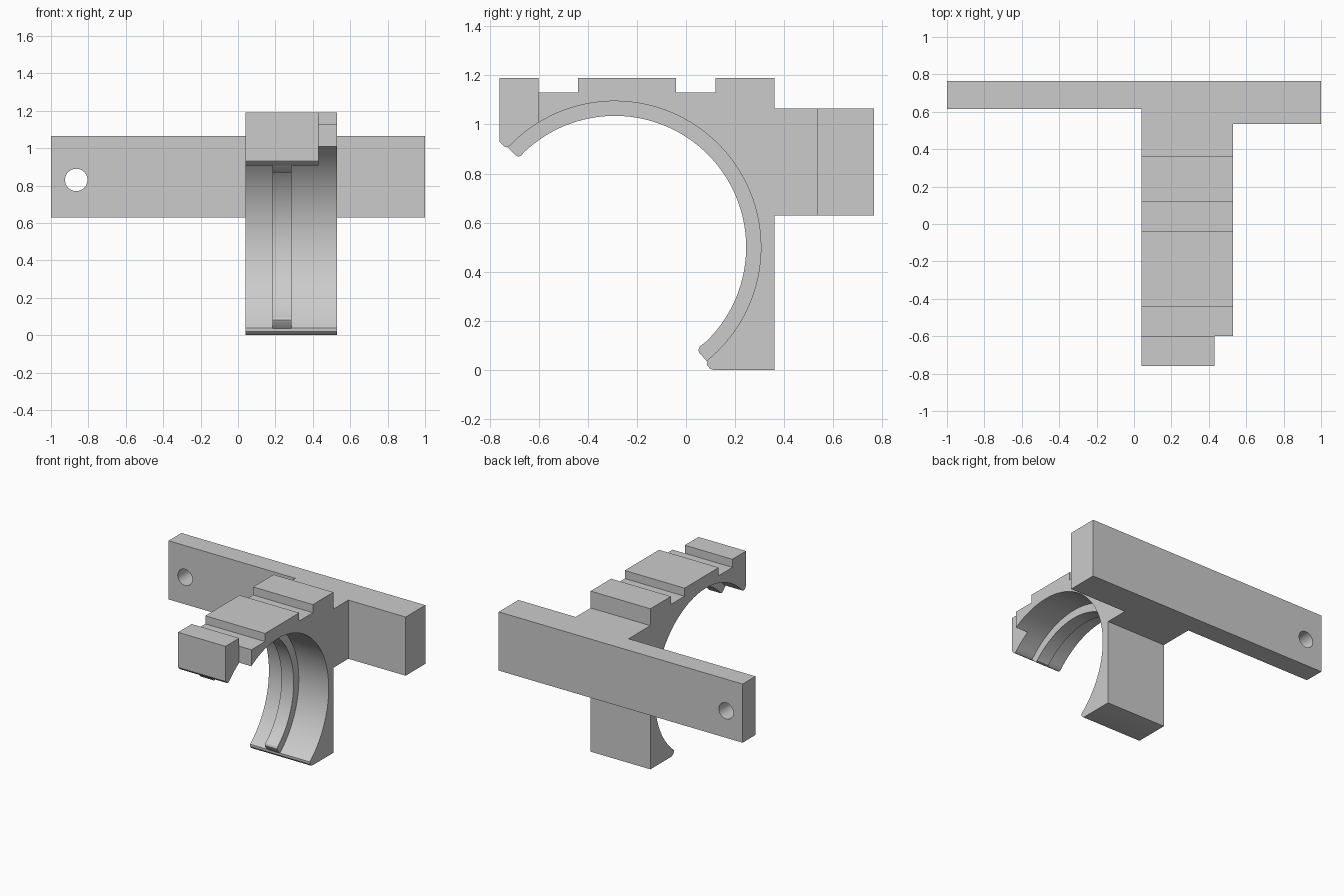
import bpy, bmesh, math
from mathutils import Vector

if "Cube" in bpy.data.objects:
    bpy.data.objects.remove(bpy.data.objects["Cube"])

grey = bpy.data.materials.new("light grey plastic")
grey.use_nodes = True
COLOUR = (0.6, 0.6, 0.6, 1)
grey.diffuse_color = COLOUR
grey.node_tree.nodes["Principled BSDF"].inputs["Base Color"].default_value = COLOUR

CY, CZ = -0.29, 0.5   # centre of the ring opening


def arc(radius, start, end, steps):
    angles = [math.radians(start + (end - start) * i / steps) for i in range(steps + 1)]
    return [(CY + radius * math.cos(a), CZ + radius * math.sin(a)) for a in angles]


def prism(name, points, to_3d, low, high):
    """Extrude a closed outline between two levels."""
    bm = bmesh.new()
    face = bm.faces.new([bm.verts.new(to_3d(p, low)) for p in points])
    ext = bmesh.ops.extrude_face_region(bm, geom=[face])
    shift = Vector(to_3d((0, 0), high)) - Vector(to_3d((0, 0), low))
    bmesh.ops.translate(bm, vec=shift, verts=[g for g in ext["geom"] if isinstance(g, bmesh.types.BMVert)])
    bmesh.ops.recalc_face_normals(bm, faces=bm.faces)
    mesh = bpy.data.meshes.new(name)
    bm.to_mesh(mesh)
    bm.free()
    mesh.materials.append(grey)
    obj = bpy.data.objects.new(name, mesh)
    bpy.context.collection.objects.link(obj)
    return obj


def side(p, x):
    return (x, p[0], p[1])


def plan(p, z):
    return (p[0], p[1], z)


def front(p, y):
    return (p[0], y, p[1])


# Clamp body: side profile with two slots across the top
top, slot, back = 1.19, 1.13, 0.36
profile = arc(0.595, -51, 136, 72)
profile += [(-0.732, 0.907), (-0.742, 0.911), (-0.76, 0.93), (-0.76, top), (-0.6, top)]
profile += [(-0.6, slot), (-0.44, slot), (-0.44, top), (-0.04, top), (-0.04, slot)]
profile += [(0.12, slot), (0.12, top), (back, top), (back, 0), (0.112, 0), (0.098, 0.005), (0.085, 0.02)]
body = prism("clamp_bracket", profile, side, 0.04, 0.53)

# Inner rib with rounded tips
rib_points = arc(0.535, -46, 134, 72)
rib_points += [(-0.672, 0.872), (-0.685, 0.869), (-0.698, 0.877), (-0.729, 0.909)]
rib_points += arc(0.61, 132, -48, 60)
rib_points += [(0.086, 0.035), (0.055, 0.068), (0.05, 0.08), (0.055, 0.095)]
rib = prism("inner_rib", rib_points, side, 0.185, 0.285)

# Rear mount: neck and stepped cross bar, seen from above
bar_points = [(0.04, 0.34), (0.53, 0.34), (0.53, 0.535), (1, 0.535),
              (1, 0.765), (-1, 0.765), (-1, 0.615), (0.04, 0.615)]
mount = prism("mount_bar", bar_points, plan, 0.63, 1.065)

# Cutters: front corner step and screw hole
step = prism("corner_cutter", [(0.43, -1), (0.7, -1), (0.7, -0.6), (0.43, -0.6)], plan, 0.5, 1.5)
turns = [2 * math.pi * i / 40 for i in range(40)]
hole = prism("hole_cutter", [(-0.865 + 0.06 * math.cos(a), 0.83 + 0.06 * math.sin(a)) for a in turns],
             front, 0.5, 0.9)

# Combine everything into one clean solid
for part, action in ((mount, 'UNION'), (rib, 'UNION'), (step, 'DIFFERENCE'), (hole, 'DIFFERENCE')):
    mod = body.modifiers.new(part.name, 'BOOLEAN')
    mod.operation, mod.object, mod.solver = action, part, 'EXACT'
bpy.context.view_layer.update()
solid = bpy.data.meshes.new_from_object(body.evaluated_get(bpy.context.evaluated_depsgraph_get()))
body.modifiers.clear()
body.data = solid
for part in (mount, rib, step, hole):
    bpy.data.objects.remove(part)

bpy.ops.object.select_all(action='DESELECT')
body.select_set(True)
bpy.context.view_layer.objects.active = body
bpy.ops.object.shade_smooth_by_angle(angle=math.radians(30))
